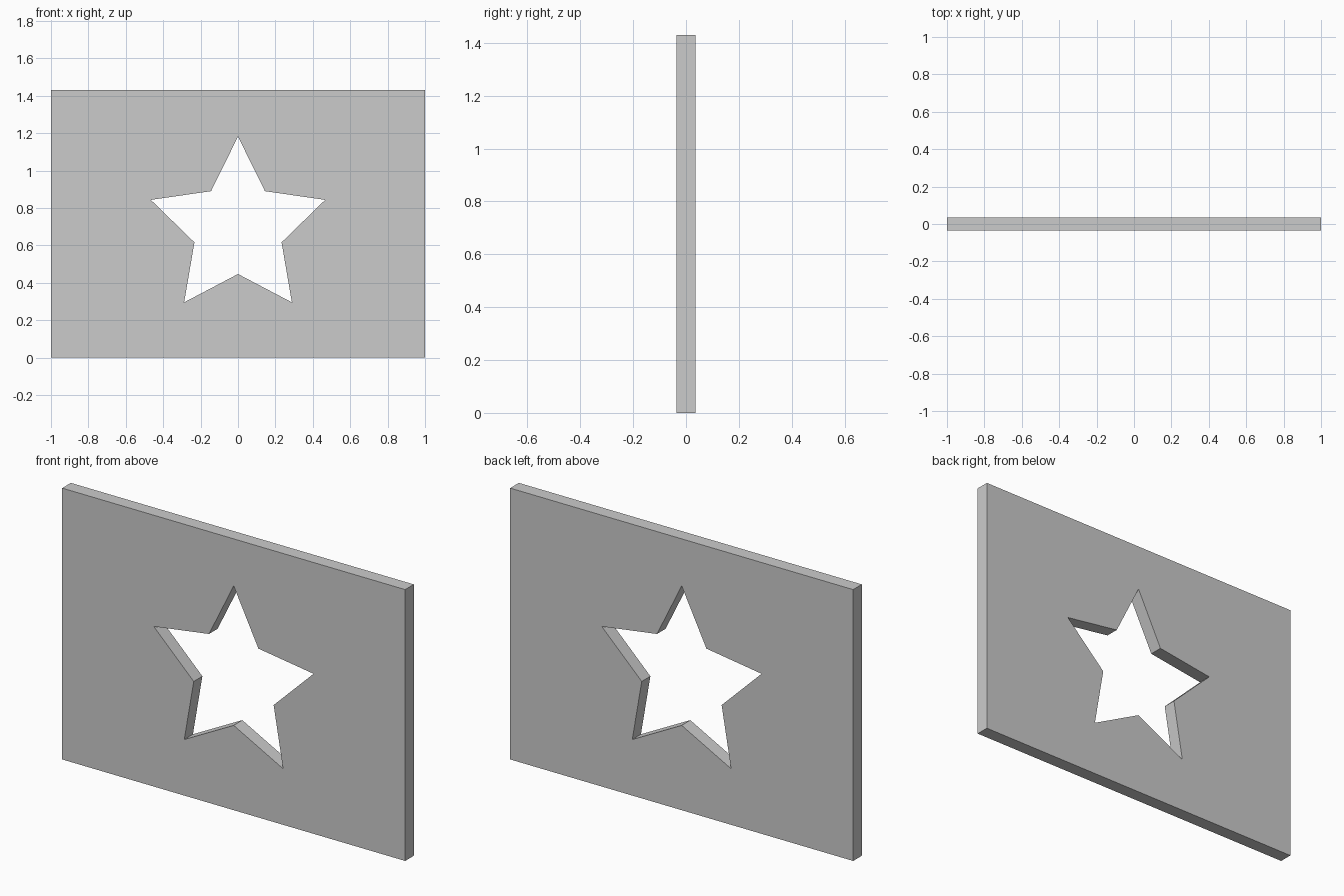
import bpy, bmesh
from math import sin, cos, pi

if "Cube" in bpy.data.objects:
    bpy.data.objects.remove(bpy.data.objects["Cube"])

WIDTH, HEIGHT, DEPTH = 2.0, 1.43, 0.072
STAR_Z, STAR_R = 0.692, 0.49


def add_loop(bm, points):
    """Closed loop of edges in the front plane."""
    vs = [bm.verts.new((x, -DEPTH / 2, z)) for x, z in points]
    return [bm.edges.new((v, vs[(i + 1) % len(vs)])) for i, v in enumerate(vs)]


# Outline of the panel and of the five-pointed star opening
w = WIDTH / 2
outline = [(-w, 0), (w, 0), (w, HEIGHT), (-w, HEIGHT)]
star = []
for i in range(10):
    r = STAR_R if i % 2 == 0 else STAR_R / 2
    star.append((r * sin(i * pi / 5), STAR_Z + r * cos(i * pi / 5)))

# Fill between the outlines, then extrude to the panel thickness
bm = bmesh.new()
edges = add_loop(bm, outline) + add_loop(bm, star)
bmesh.ops.triangle_fill(bm, use_beauty=True, edges=edges, normal=(0, -1, 0))
solid = bmesh.ops.extrude_face_region(bm, geom=bm.faces[:], use_keep_orig=True)
back = [g for g in solid["geom"] if isinstance(g, bmesh.types.BMVert)]
bmesh.ops.translate(bm, verts=back, vec=(0, DEPTH, 0))
bmesh.ops.recalc_face_normals(bm, faces=bm.faces[:])

mesh = bpy.data.meshes.new("star_cutout_panel")
bm.to_mesh(mesh)
bm.free()
panel = bpy.data.objects.new("star_cutout_panel", mesh)
bpy.context.collection.objects.link(panel)
